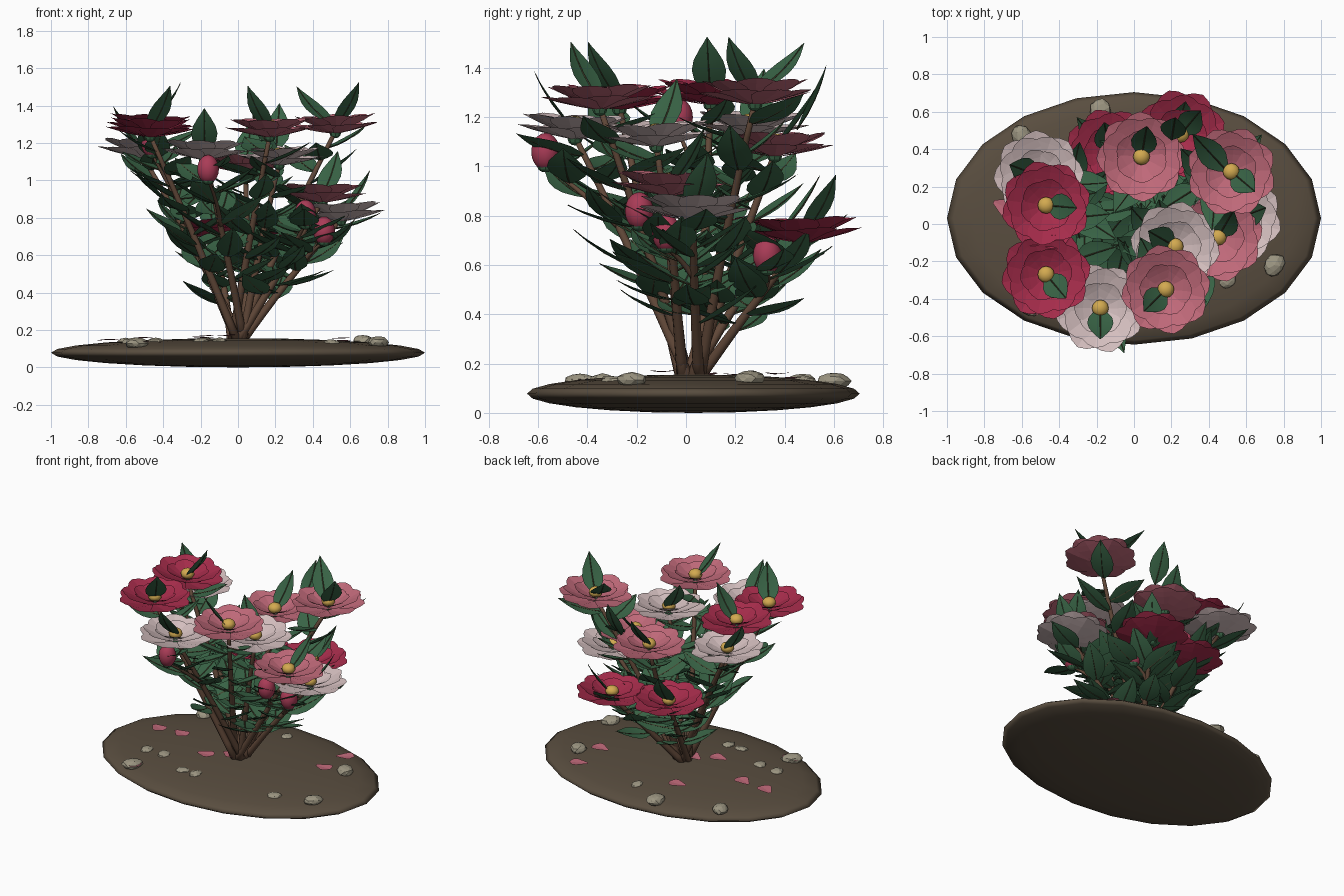
import bpy, bmesh, math, random
from mathutils import Matrix, Vector

if "Cube" in bpy.data.objects:
    bpy.data.objects.remove(bpy.data.objects["Cube"])

random.seed(4)
COL = {"soil": (.10, .075, .05), "stone": (.33, .30, .22), "stem": (.12, .065, .04),
       "leaf": (.04, .125, .06), "rib": (.06, .05, .025), "crimson": (.38, .025, .07),
       "pink": (.52, .14, .19), "pale": (.66, .52, .52), "bud": (.40, .045, .095),
       "gold": (.65, .40, .08)}
PARTS = {}


def part(name):
    return PARTS.setdefault(name, bmesh.new())


def place(p, az=0, pitch=0, roll=0):
    return (Matrix.Translation(p) @ Matrix.Rotation(az, 4, 'Z')
            @ Matrix.Rotation(-pitch, 4, 'Y') @ Matrix.Rotation(roll, 4, 'X'))


def ball(name, p, size, u=12, v=8):
    bmesh.ops.create_uvsphere(part(name), u_segments=u, v_segments=v, radius=1,
                              matrix=Matrix.Translation(p) @ Matrix.Diagonal((*size, 1)))


def blade(name, M, length, width, profile, curve, fold):
    """Curved, folded leaf or petal running along local x."""
    bm, prev = part(name), None
    for t, w in profile:
        h = w * width / 2
        x, z = t * length, curve * t * t
        row = [bm.verts.new(M @ Vector(c)) for c in
               ((x, -h, z + fold * h), (x, 0, z), (x, h, z + fold * h))]
        if prev:
            for k in (0, 1):
                bm.faces.new((prev[k], row[k], row[k + 1], prev[k + 1]))
        prev = row


def tube(name, pts, r0, r1, sides=8):
    """Tapered tube through points."""
    bm, prev, n = part(name), None, len(pts)
    for i, p in enumerate(pts):
        d = (pts[min(i + 1, n - 1)] - pts[max(i - 1, 0)]).normalized()
        q = d.to_track_quat('Z', 'Y')
        r = r0 + (r1 - r0) * i / (n - 1)
        ring = [bm.verts.new(p + q @ Vector((r * math.cos(a), r * math.sin(a), 0)))
                for a in (2 * math.pi * k / sides for k in range(sides))]
        if prev:
            for k in range(sides):
                j = (k + 1) % sides
                bm.faces.new((prev[k], prev[j], ring[j], ring[k]))
        else:
            bm.faces.new(ring[::-1])
        prev = ring
    bm.faces.new(prev)


LEAF = [(0, .06), (.12, .5), (.28, .9), (.45, 1), (.62, .86), (.8, .5), (.92, .2), (1, .02)]
PETAL = [(0, .2), (.3, .6), (.6, .98), (.8, .95), (.93, .55), (1, .05)]


def leaf(p, az, pitch, length, width, roll=0):
    M = place(p, az, pitch, roll)
    c = .24 * length
    blade("leaves", M, length, width, LEAF, c, .14)
    rib = [M @ Vector((t * length, 0, c * t * t + .001)) for t in (0, .25, .5, .75, .97)]
    tube("leaf_ribs", rib, .0045, .002, 4)


def flower(p, color):
    name = color + "_petals"
    tilt = place(p, random.uniform(0, 6.28), random.uniform(-.05, .05))
    # rings of petals: count, length, width, pitch, height
    for k, (n, length, w, pitch, z) in enumerate(((8, .23, .175, .13, -.06),
                                                  (8, .215, .165, .29, -.045),
                                                  (6, .14, .13, .33, -.035))):
        for i in range(n):
            a = 2 * math.pi * (i + k * .5) / n
            M = tilt @ place((.015 * math.cos(a), .015 * math.sin(a), z + .004 * (i % 2)), a, pitch)
            blade(name, M, length, w, PETAL, .02, .1)
    ball("stamens", p, (.045, .045, .035))
    ball("calyxes", p + Vector((0, 0, -.06)), (.03, .03, .025), 8, 6)


def stem(tip, n_leaves, r, base=None, first=.34):
    """Bowed stem with leaves spiralling up it; returns a branching point."""
    a = random.uniform(0, 6.28)
    base = base or Vector((.035 * math.cos(a), .02 + .035 * math.sin(a), .12))
    mid = (base + tip) / 2 + Vector((random.uniform(-.02, .02), random.uniform(-.02, .02), .02))
    pts = [base * (1 - t) ** 2 + mid * 2 * t * (1 - t) + tip * t * t
           for t in (i / 8 for i in range(9))]
    tube("stems", pts, r, r * .5)
    for i in range(n_leaves):
        t = first + (.92 - first) * i / (n_leaves - 1)
        j = min(int(t * 8), 7)
        p = pts[j].lerp(pts[j + 1], t * 8 - j)
        leaf(p, a + 2.4 * i, random.uniform(.02, .4), random.uniform(.25, .32),
             random.uniform(.135, .165), random.uniform(-.3, .3))
    return pts[5]


# mound of soil
ball("soil_mound", (0, .03, .078), (1, .675, .078), 20, 12)

# flowers: x, y, z, colour, direction of the leaf above, optional bud on the same stem
for x, y, z, col, az, bud in (
        (-.47, .10, 1.31, "crimson", -5, (-.46, -.03, 1.2)), (-.47, -.27, 1.29, "crimson", -50, None),
        (.25, .48, .75, "crimson", 50, (.28, .33, .64)), (-.13, .38, .75, "crimson", 100, None),
        (.17, -.35, 1.29, "pink", -135, None), (.52, .28, 1.31, "pink", -40, None),
        (.04, .36, 1.10, "pink", 80, None), (.45, -.07, .94, "pink", 60, (.36, -.19, .82)),
        (-.18, -.45, 1.17, "pale", -90, (-.16, -.57, 1.06)), (.22, -.12, 1.14, "pale", 150, None),
        (.55, .03, .84, "pale", 20, (.46, -.08, .73)), (-.51, .26, 1.18, "pale", 160, None)):
    p = Vector((x, y, z))
    fork = stem(p + Vector((0, 0, -.05)), 11, .024)
    flower(p, col)
    leaf(p + Vector((0, 0, -.02)), math.radians(az), .72, .28, .14)
    if bud:
        b = Vector(bud)
        stem(b + Vector((0, 0, -.06)), 4, .014, fork, .2)
        ball("buds", b, (.058, .058, .076), 12, 10)
        ball("calyxes", b + Vector((0, 0, -.06)), (.034, .034, .024), 8, 6)

# extra long leaves on the right-hand and back flowers
leaf(Vector((.5, .28, 1.3)), math.radians(133), .4, .33, .14)
leaf(Vector((.2, .45, 1.15)), math.radians(80), .9, .28, .14)


def ground_z(x, y):
    return .078 + .078 * math.sqrt(max(0, 1 - x * x - ((y - .03) / .675) ** 2))


# stones
for x, y in ((-.58, -.2), (-.44, -.21), (-.2, -.34), (-.1, -.34), (.05, .48), (.67, .26), (.5, -.3),
             (.75, -.22), (-.54, -.43), (-.18, .6), (-.6, .47)):
    far = math.hypot(x, y * 1.4) > .72
    r = random.uniform(.055, .066) if far else random.uniform(.042, .05)
    M = (place((x, y, ground_z(x, y) + (.012 if far else -.008)), random.uniform(0, 6))
         @ Matrix.Diagonal((r * 1.1, r * .9, r * .55, 1)))
    new = bmesh.ops.create_icosphere(part("stones"), subdivisions=2, radius=1, matrix=M)
    c = M.translation
    for v in new["verts"]:
        v.co = c + (v.co - c) * random.uniform(.88, 1.06)

# fallen petals
for x, y in ((.54, .41), (.53, .2), (-.2, .36), (-.52, .11), (-.7, .12), (-.54, -.41), (-.2, -.1), (-.06, 0)):
    blade("fallen_petals", place((x - .05, y, ground_z(x, y) + .012), random.uniform(-.5, .5)),
          .12, .1, PETAL, .004, .1)

# turn every part into a coloured object
PART_COLOR = {"soil_mound": "soil", "stones": "stone", "stems": "stem", "leaves": "leaf",
              "leaf_ribs": "rib", "crimson_petals": "crimson", "pink_petals": "pink",
              "pale_petals": "pale", "fallen_petals": "pink", "buds": "bud",
              "stamens": "gold", "calyxes": "leaf"}
SMOOTH = {"soil_mound", "stems", "buds", "stamens", "leaves"}
MATS = {}
for name, bm in PARTS.items():
    if "petals" not in name and name != "leaves":
        bmesh.ops.recalc_face_normals(bm, faces=bm.faces)
    for f in bm.faces:
        f.smooth = name in SMOOTH
    me = bpy.data.meshes.new(name)
    bm.to_mesh(me)
    bm.free()
    key = PART_COLOR[name]
    if key not in MATS:
        MATS[key] = bpy.data.materials.new(key)
        MATS[key].diffuse_color = (*COL[key], 1)
    me.materials.append(MATS[key])
    bpy.context.collection.objects.link(bpy.data.objects.new(name, me))

for m in bpy.data.materials:
    if m.users and not m.is_grease_pencil:
        m.use_nodes = True
        m.node_tree.nodes["Principled BSDF"].inputs["Base Color"].default_value = m.diffuse_color
